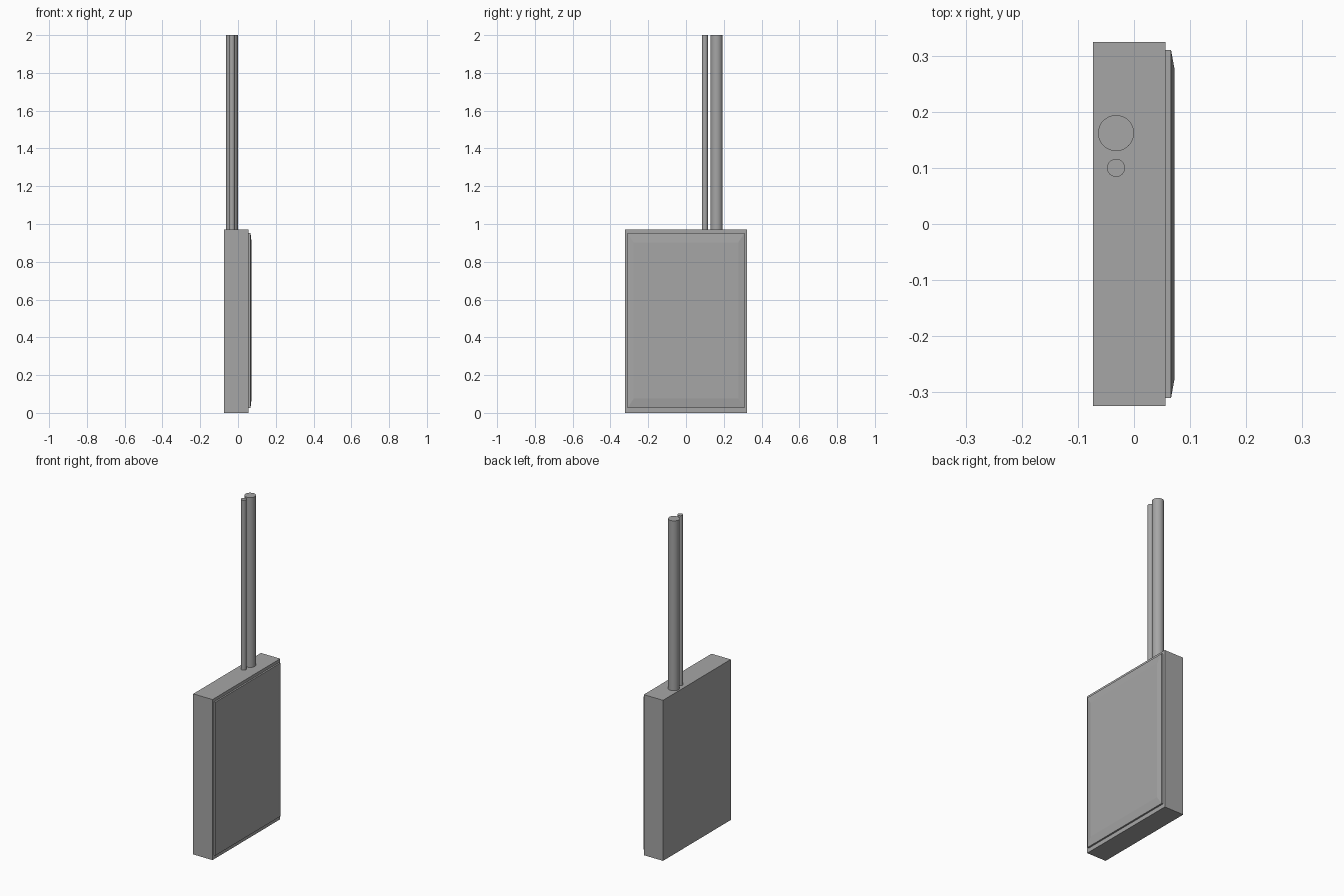
import bpy, bmesh

if "Cube" in bpy.data.objects:
    bpy.data.objects.remove(bpy.data.objects["Cube"])

TOP = 0.972

# Mid-dark grey shared by every part
grey = bpy.data.materials.new("grey")
grey.diffuse_color = (0.38, 0.38, 0.38, 1)
grey.use_nodes = True
grey.node_tree.nodes["Principled BSDF"].inputs["Base Color"].default_value = grey.diffuse_color


def loft_x(name, sections):
    """Rectangular sections (x, half_y, z0, z1) joined along x and capped."""
    bm = bmesh.new()
    rings = [[bm.verts.new((x, y, z)) for y, z in
              ((-hy, z0), (hy, z0), (hy, z1), (-hy, z1))]
             for x, hy, z0, z1 in sections]
    for a, b in zip(rings, rings[1:]):
        for i in range(4):
            j = (i + 1) % 4
            bm.faces.new((a[i], a[j], b[j], b[i]))
    bm.faces.new(rings[0])
    bm.faces.new(rings[-1])
    bmesh.ops.recalc_face_normals(bm, faces=bm.faces)
    mesh = bpy.data.meshes.new(name)
    bm.to_mesh(mesh)
    bm.free()
    mesh.materials.append(grey)
    obj = bpy.data.objects.new(name, mesh)
    bpy.context.collection.objects.link(obj)
    return obj


def pipe(name, y, radius):
    """Vertical pipe rising from the cabinet top."""
    bpy.ops.mesh.primitive_cylinder_add(
        vertices=48, radius=radius, depth=2 - TOP,
        location=(-0.032, y, (2 + TOP) / 2))
    obj = bpy.context.object
    obj.name = name
    obj.data.materials.append(grey)
    bpy.ops.object.shade_smooth_by_angle()


# Wall cabinet
loft_x("cabinet", [(-0.073, 0.324, 0, TOP), (0.056, 0.324, 0, TOP)])

# Front door with a shallow chamfered border
loft_x("door", [(0.056, 0.31, 0.025, 0.953),
                (0.066, 0.31, 0.025, 0.953),
                (0.072, 0.277, 0.075, 0.903)])

# Large and small pipes
pipe("large_pipe", 0.162, 0.032)
pipe("small_pipe", 0.1, 0.016)
